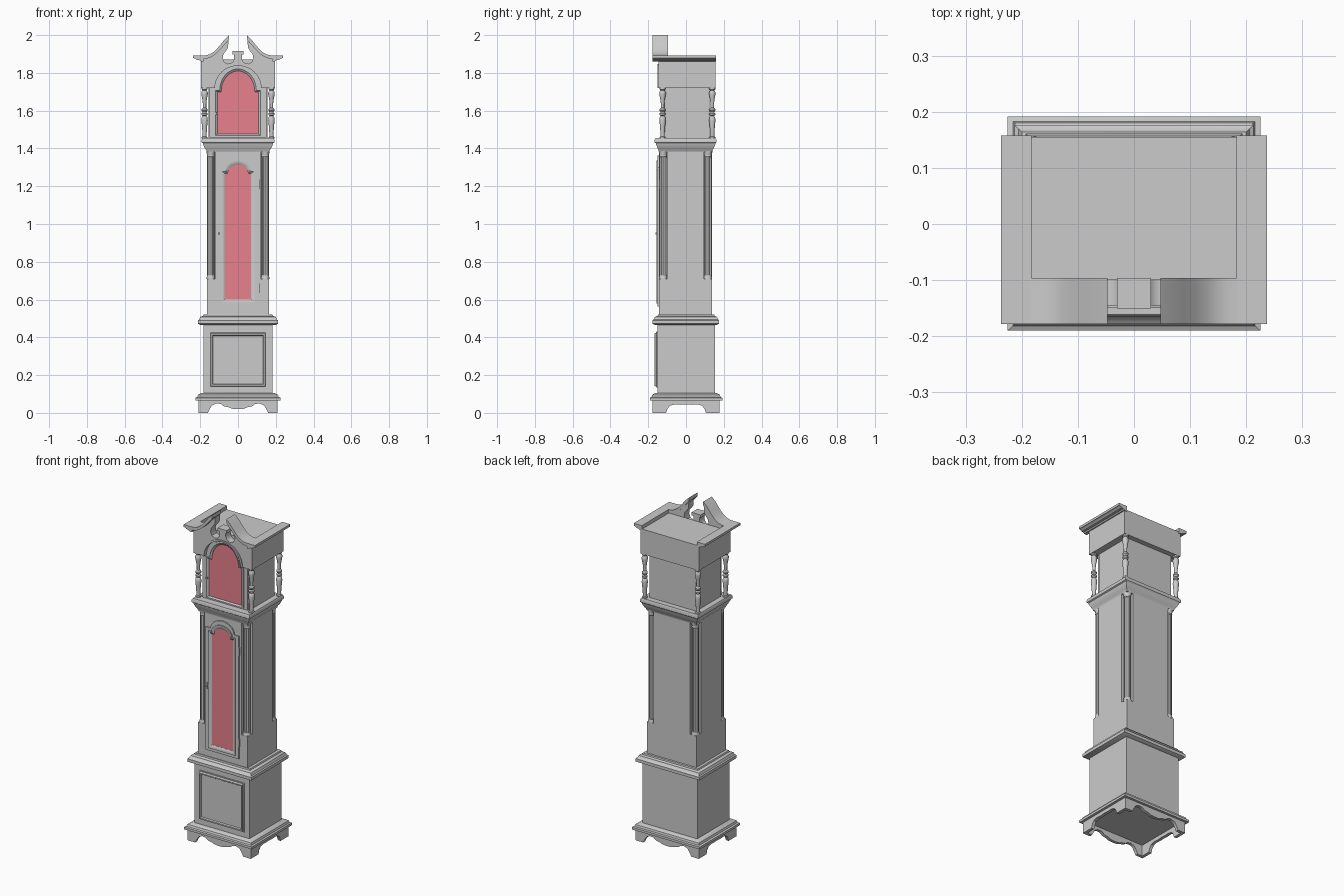
import bpy, bmesh
from math import sin, cos, pi, radians


def loft(name, rings, cap=True, angle=35):
    """Bridge equal-length rings; cap the ends, or join last ring to first."""
    bm = bmesh.new()
    vs = [[bm.verts.new(p) for p in r] for r in rings]
    pairs = list(zip(vs, vs[1:])) + ([] if cap else [(vs[-1], vs[0])])
    for a, b in pairs:
        n = len(a)
        for i in range(n):
            j = (i + 1) % n
            bm.faces.new((a[i], a[j], b[j], b[i]))
    if cap:
        bm.faces.new(vs[0])
        bm.faces.new(vs[-1])
    bmesh.ops.recalc_face_normals(bm, faces=bm.faces)
    me = bpy.data.meshes.new(name)
    bm.to_mesh(me)
    bm.free()
    me.shade_smooth()
    me.set_sharp_from_angle(angle=radians(angle))
    ob = bpy.data.objects.new(name, me)
    bpy.context.collection.objects.link(ob)
    return ob


def box(name, x0, x1, y0, y1, z0, z1):
    return loft(name, [[(x0, y0, z), (x1, y0, z), (x1, y1, z), (x0, y1, z)] for z in (z0, z1)])


def moulding(name, steps):
    """Stack of rectangles: (half width, front y, back y, z)."""
    return loft(name, [[(-w, f, z), (w, f, z), (w, b, z), (-w, b, z)] for w, f, b, z in steps])


def slab_y(name, pts, y0, y1):
    return loft(name, [[(x, y, z) for x, z in pts] for y in (y0, y1)])


def slab_x(name, pts, x0, x1):
    return loft(name, [[(x, y, z) for y, z in pts] for x in (x0, x1)])


def frame(name, outlines):
    """Closed picture-frame moulding from (outline, y) pairs."""
    return loft(name, [[(x, y, z) for x, z in o] for o, y in outlines], cap=False)


def turned(name, cx, cy, prof, n=20, flute=0.0):
    """Lathe of (radius, z); flute > 0 scallops the outline."""
    rings = []
    for r, z in prof:
        ring = []
        for i in range(n):
            a = 2 * pi * i / n
            q = r * (1 - flute * (0, 0.7, 1, 0.7)[i % 4])
            ring.append((cx + q * cos(a), cy + q * sin(a), z))
        rings.append(ring)
    return loft(name, rings)


def sym(half):
    """Mirror a half outline that ends on x = 0."""
    return half + [(-x, z) for x, z in reversed(half) if x != 0]


def arc(rx, rz, z, n=20):
    return [(rx * cos(pi * i / n), z + rz * sin(pi * i / n)) for i in range(n + 1)]


def arched(w, z0, zs, rx, rise):
    """Door outline: straight sides, square shoulders, arched top."""
    return [(-w, z0), (w, z0), (w, zs)] + arc(rx, rise, zs) + [(-w, zs)]


def rect(w, z0, z1):
    return [(-w, z0), (w, z0), (w, z1), (-w, z1)]


glass = bpy.data.materials.new("red_glass")
glass.diffuse_color = (0.8, 0.22, 0.27, 1)

# Bracket feet: scalloped aprons around a hollow base
front = sym([(0.21, 0.075), (0.21, 0), (0.16, 0), (0.15, 0.02), (0.137, 0.04), (0.115, 0.05),
             (0.09, 0.047), (0.075, 0.035), (0.05, 0.03), (0.03, 0.022), (0, 0.02)])
side = sym([(0.178, 0.075), (0.178, 0), (0.105, 0), (0.098, 0.022), (0.085, 0.038),
            (0.06, 0.045), (0.03, 0.043), (0, 0.045)])
slab_y("front_apron", front, -0.178, -0.16)
slab_y("back_apron", front, 0.16, 0.178)
for s in (-1, 1):
    slab_x("side_apron", side, s * 0.192, s * 0.21)

# Base
moulding("base_moulding", [(0.225, -0.19, 0.192, 0.066), (0.225, -0.19, 0.192, 0.08),
                           (0.216, -0.182, 0.183, 0.084), (0.212, -0.178, 0.18, 0.096),
                           (0.195, -0.165, 0.165, 0.104)])
box("base_box", -0.183, 0.183, -0.152, 0.154, 0.1, 0.475)
frame("base_panel_frame", [(rect(0.15, 0.135, 0.43), -0.15), (rect(0.15, 0.135, 0.43), -0.157),
                           (rect(0.145, 0.14, 0.425), -0.158), (rect(0.143, 0.142, 0.42), -0.166),
                           (rect(0.136, 0.15, 0.413), -0.166), (rect(0.13, 0.155, 0.407), -0.156),
                           (rect(0.13, 0.155, 0.407), -0.15)])
box("base_panel", -0.132, 0.132, -0.158, -0.15, 0.153, 0.41)

# Waist
moulding("waist_moulding", [(0.195, -0.16, 0.16, 0.464), (0.213, -0.178, 0.176, 0.472),
                            (0.213, -0.178, 0.176, 0.49), (0.206, -0.172, 0.17, 0.494),
                            (0.2, -0.165, 0.164, 0.508), (0.185, -0.15, 0.152, 0.514),
                            (0.182, -0.148, 0.15, 0.522)])
box("waist_block", -0.165, 0.165, -0.143, 0.137, 0.52, 0.71)
a, b, f, k = 0.165, 0.122, -0.143, 0.137
core = [(-b, f), (b, f), (b, f + 0.043), (a, f + 0.043), (a, k - 0.043), (b, k - 0.043),
        (b, k), (-b, k), (-b, k - 0.043), (-a, k - 0.043), (-a, f + 0.043), (-b, f + 0.043)]
loft("waist_case", [[(x, y, z) for x, y in core] for z in (0.71, 1.39)])
for x in (-0.144, 0.144):
    for y in (-0.121, 0.116):
        turned("fluted_column", x, y, [(0.019, 0.725), (0.019, 1.365)], 48, 0.14)
        turned("column_base", x, y, [(0.022, 0.708), (0.022, 0.718), (0.02, 0.722), (0.0205, 0.73)])
        turned("column_capital", x, y, [(0.019, 1.352), (0.021, 1.357), (0.019, 1.362),
                                        (0.02, 1.368), (0.023, 1.378), (0.023, 1.39)])

# Waist door with arched glass
d_out = arched(0.11, 0.562, 1.3, 0.078, 0.062)
d_mid = arched(0.09, 0.58, 1.285, 0.068, 0.052)
d_bead = arched(0.083, 0.588, 1.278, 0.063, 0.048)
d_in = arched(0.07, 0.6, 1.268, 0.055, 0.046)
frame("waist_door_frame", [(d_out, -0.142), (d_out, -0.15), (d_mid, -0.15), (d_mid, -0.157),
                           (d_bead, -0.157), (d_in, -0.149), (d_in, -0.142)])
slab_y("waist_door_glass", d_in, -0.148, -0.142).data.materials.append(glass)
rim = [arc(0.092 + t, 0.076 + t, 1.28) for t in (0, 0.008)]
box("waist_door_escutcheon", -0.104, -0.098, -0.153, -0.149, 0.93, 0.97)
box("waist_door_knob", -0.106, -0.094, -0.162, -0.15, 0.944, 0.956)
for z in (0.66, 1.21):
    box("waist_door_hinge", 0.108, 0.115, -0.153, -0.142, z - 0.025, z + 0.025)

# Hood platform
moulding("hood_platform", [(0.165, -0.143, 0.137, 1.38), (0.168, -0.146, 0.14, 1.392),
                           (0.175, -0.15, 0.146, 1.4), (0.184, -0.158, 0.155, 1.42),
                           (0.186, -0.16, 0.157, 1.428), (0.193, -0.166, 0.161, 1.432),
                           (0.193, -0.166, 0.161, 1.446), (0.188, -0.161, 0.157, 1.455)])
box("hood_case", -0.155, 0.155, -0.11, 0.125, 1.45, 1.73)
box("hood_top_box", -0.195, 0.195, -0.1, 0.155, 1.72, 1.87)

# Turned pillars on the four hood corners
pillar = [(0.016, 1.453), (0.016, 1.46), (0.011, 1.464), (0.011, 1.48), (0.014, 1.52), (0.017, 1.55),
          (0.015, 1.565), (0.009, 1.572), (0.016, 1.578), (0.016, 1.586), (0.010, 1.592),
          (0.016, 1.6), (0.016, 1.608), (0.009, 1.616), (0.009, 1.635), (0.012, 1.66),
          (0.017, 1.685), (0.017, 1.697), (0.011, 1.708), (0.016, 1.713), (0.016, 1.722)]
for x in (-0.177, 0.177):
    for y in (-0.124, 0.139):
        turned("hood_pillar", x, y, pillar)

# Hood door with arched glass
h_out = arched(0.15, 1.458, 1.72, 0.123, 0.12)
h_mid = arched(0.126, 1.464, 1.712, 0.103, 0.118)
h_bead = arched(0.119, 1.469, 1.706, 0.097, 0.115)
h_in = arched(0.108, 1.476, 1.7, 0.089, 0.11)
frame("hood_door_frame", [(h_out, -0.098), (h_out, -0.124), (h_mid, -0.124), (h_mid, -0.13),
                          (h_bead, -0.13), (h_in, -0.122), (h_in, -0.098)])
slab_y("hood_door_glass", h_in, -0.121, -0.098).data.materials.append(glass)
box("hood_door_knob", -0.12, -0.112, -0.137, -0.124, 1.58, 1.59)

# Fretted pediment board with arched opening
swan_low = [(0.05, 1.972), (0.07, 1.95), (0.09, 1.928), (0.11, 1.907), (0.13, 1.891),
            (0.15, 1.88), (0.17, 1.874), (0.185, 1.872)]
fret = [(0.02, 1.9), (0.02, 1.875), (0.026, 1.86), (0.038, 1.85), (0.055, 1.848), (0.072, 1.857),
        (0.081, 1.878), (0.077, 1.9), (0.064, 1.916), (0.053, 1.933)]
half = fret + swan_low + [(0.195, 1.87), (0.195, 1.72)]
board = half + arc(0.125, 0.12, 1.72) + [(-x, z) for x, z in reversed(half)]
slab_y("pediment_board", board, -0.145, -0.098)
lip_in, lip_out = arc(0.122, 0.118, 1.72), arc(0.133, 0.127, 1.72)
slab_y("hood_arch_lip", lip_out + lip_in[::-1], -0.15, -0.143)
box("finial_plinth_cap", -0.03, 0.03, -0.151, -0.096, 1.898, 1.916)

# Swan-neck mouldings and side cornices
swan_top = [(0.185, 1.892), (0.17, 1.893), (0.15, 1.898), (0.13, 1.91), (0.11, 1.929),
            (0.09, 1.953), (0.07, 1.978), (0.047, 2.0)]
cornice = [(0.183, 1.892), (0.183, 1.86), (0.2, 1.862), (0.206, 1.868), (0.22, 1.87),
           (0.226, 1.876), (0.237, 1.878), (0.237, 1.892)]
for s in (-1, 1):
    slab_y("swan_neck", [(s * x, z) for x, z in [(0.047, 1.978)] + swan_low[1:] + swan_top],
           -0.178, -0.096)
    slab_y("side_cornice", [(s * x, z) for x, z in cornice], -0.178, 0.158)
